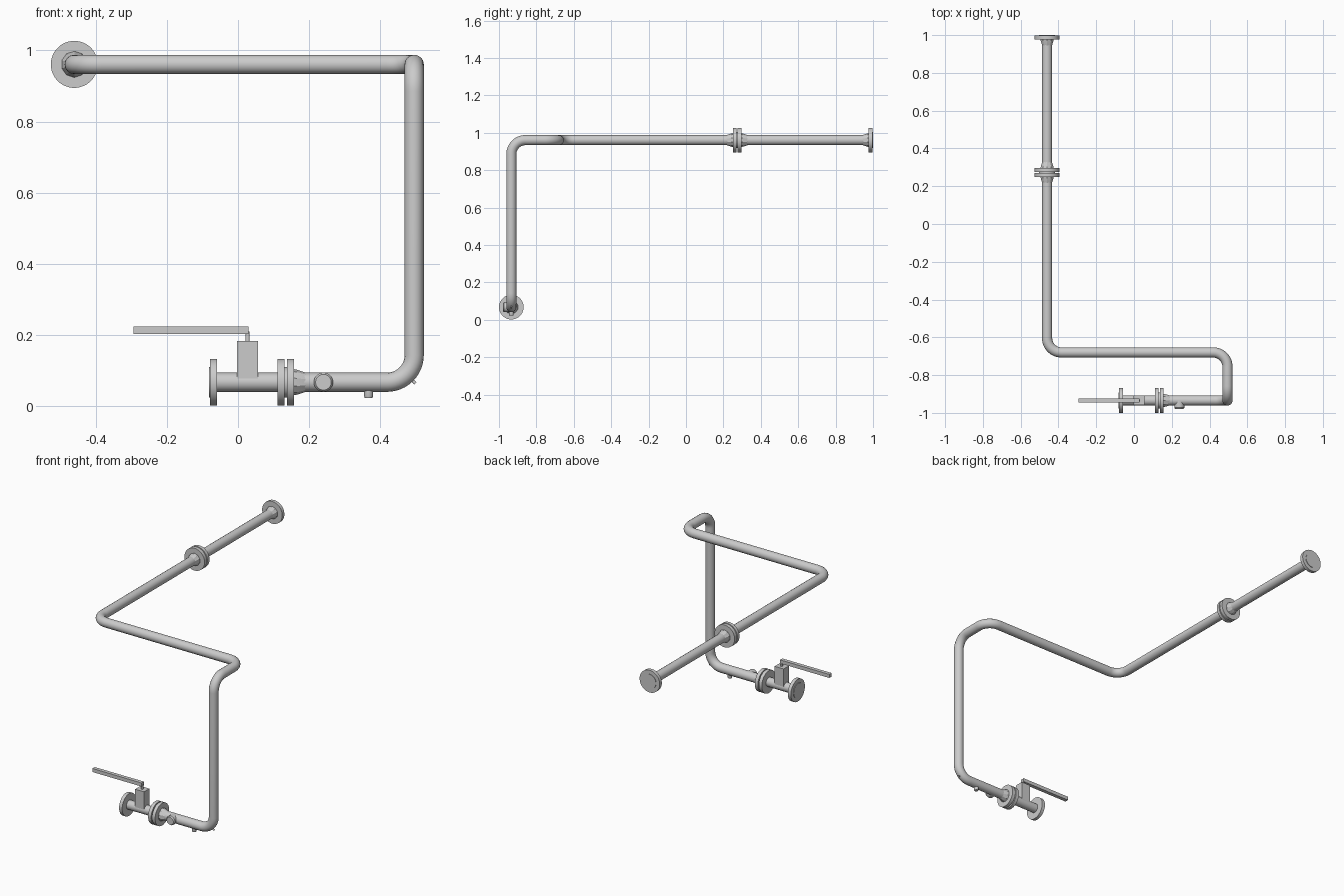
import bpy, bmesh, math
from mathutils import Vector

if "Cube" in bpy.data.objects:
    bpy.data.objects.remove(bpy.data.objects["Cube"])

R, BEND, FR = 0.027, 0.076, 0.066      # pipe radius, bend radius, flange radius
Y0, Z0, Z1 = -0.934, 0.068, 0.961      # lower run y and z, upper run z
XR, XL, YM = 0.495, -0.46, -0.68       # riser x, long run x, crossover y


def smooth(ob):
    bpy.ops.object.select_all(action='DESELECT')
    ob.select_set(True)
    bpy.context.view_layer.objects.active = ob
    bpy.ops.object.shade_smooth_by_angle(angle=math.radians(30))


def lathe(name, origin, direction, profile, sides=40):
    """Closed solid of revolution; profile is (distance, radius) along direction."""
    bm = bmesh.new()
    q = Vector(direction).to_track_quat('Z', 'Y')
    rings = []
    for d, r in profile:
        rings.append([bm.verts.new(Vector(origin) + q @ Vector((
            r * math.cos(math.tau * (i + .5) / sides),
            r * math.sin(math.tau * (i + .5) / sides), d))) for i in range(sides)])
    for a, b in zip(rings, rings[1:]):
        for i in range(sides):
            j = (i + 1) % sides
            bm.faces.new((a[i], a[j], b[j], b[i]))
    bm.faces.new(rings[0][::-1])
    bm.faces.new(rings[-1])
    bmesh.ops.recalc_face_normals(bm, faces=bm.faces)
    me = bpy.data.meshes.new(name)
    bm.to_mesh(me)
    bm.free()
    ob = bpy.data.objects.new(name, me)
    bpy.context.collection.objects.link(ob)
    smooth(ob)
    return ob


def pipe(name, corners):
    """Round pipe through corner points with filleted right-angle bends."""
    P = [Vector(c) for c in corners]
    pts = [P[0]]
    for a, b, c in zip(P, P[1:], P[2:]):
        u, v = (a - b).normalized(), (c - b).normalized()
        centre = b + (u + v) * BEND
        for k in range(13):
            t = math.pi / 2 * k / 12
            pts.append(centre - v * BEND * math.cos(t) - u * BEND * math.sin(t))
    pts.append(P[-1])
    cu = bpy.data.curves.new(name, 'CURVE')
    cu.dimensions = '3D'
    cu.bevel_depth, cu.bevel_resolution, cu.use_fill_caps = R, 6, True
    sp = cu.splines.new('POLY')
    sp.points.add(len(pts) - 1)
    for p, co in zip(sp.points, pts):
        p.co = (*co, 1)
    ob = bpy.data.objects.new(name, cu)
    bpy.context.collection.objects.link(ob)
    bpy.ops.object.select_all(action='DESELECT')
    ob.select_set(True)
    bpy.context.view_layer.objects.active = ob
    bpy.ops.object.convert(target='MESH')
    smooth(bpy.context.view_layer.objects.active)


def flange(name, face, direction, neck=True):
    """Raised-face flange; direction points from the face back to the pipe."""
    lathe(name, face, direction,
          [(0, 0.043), (0.003, 0.043), (0.003, FR), (0.023, FR), (0.023, R * .9)])
    if neck:
        lathe(name + "_neck", face, direction, [(0.022, 0.037), (0.032, 0.035), (0.056, R)], 10)


def box(name, lo, hi):
    bpy.ops.mesh.primitive_cube_add(size=1, location=[(a + b) / 2 for a, b in zip(lo, hi)])
    ob = bpy.context.object
    ob.name = name
    ob.scale = [b - a for a, b in zip(lo, hi)]


# pipe runs
YF, XF = 0.273, 0.134
pipe("main_pipe", [(XF + .01, Y0, Z0), (XR, Y0, Z0), (XR, Y0, Z1),
                   (XR, YM, Z1), (XL, YM, Z1), (XL, YF - .01, Z1)])
pipe("end_pipe", [(XL, YF + .01, Z1), (XL, 0.99, Z1)])
pipe("valve_body", [(-0.07, Y0, Z0), (XF - .01, Y0, Z0)])

# flanges
flange("end_flange", (XL, 1.0, Z1), (0, -1, 0))
flange("joint_flange_back", (XL, YF, Z1), (0, 1, 0))
flange("joint_flange_front", (XL, YF, Z1), (0, -1, 0))
flange("pipe_flange", (XF, Y0, Z0), (1, 0, 0))
flange("valve_outlet_flange", (XF, Y0, Z0), (-1, 0, 0), neck=False)
flange("valve_inlet_flange", (-0.082, Y0, Z0), (1, 0, 0), neck=False)

# valve bonnet, stem and lever
box("valve_bonnet", (-0.003, Y0 - .025, Z0 + .01), (0.056, Y0 + .025, 0.184))
lathe("valve_stem", (0.027, Y0, 0.18), (0, 0, 1), [(0, .006), (.03, .006)], 16)
box("valve_lever", (-0.293, Y0 - .011, 0.203), (0.03, Y0 + .011, 0.224))

# side port, drain plug and small elbow tap
lathe("side_port", (0.24, Y0, Z0), (0, -1, 0), [(0, .027), (.038, .027), (.045, .022)], 32)
lathe("drain_plug", (0.367, Y0, Z0 - .02), (0, 0, -1), [(0, .013), (.018, .013), (.024, .011)], 24)
c = Vector((XR - BEND, Y0, Z0 + BEND))
d = Vector((1, 0, -1)).normalized()
lathe("elbow_tap", c + d * (BEND + .015), d, [(0, .005), (.021, .005)], 16)
